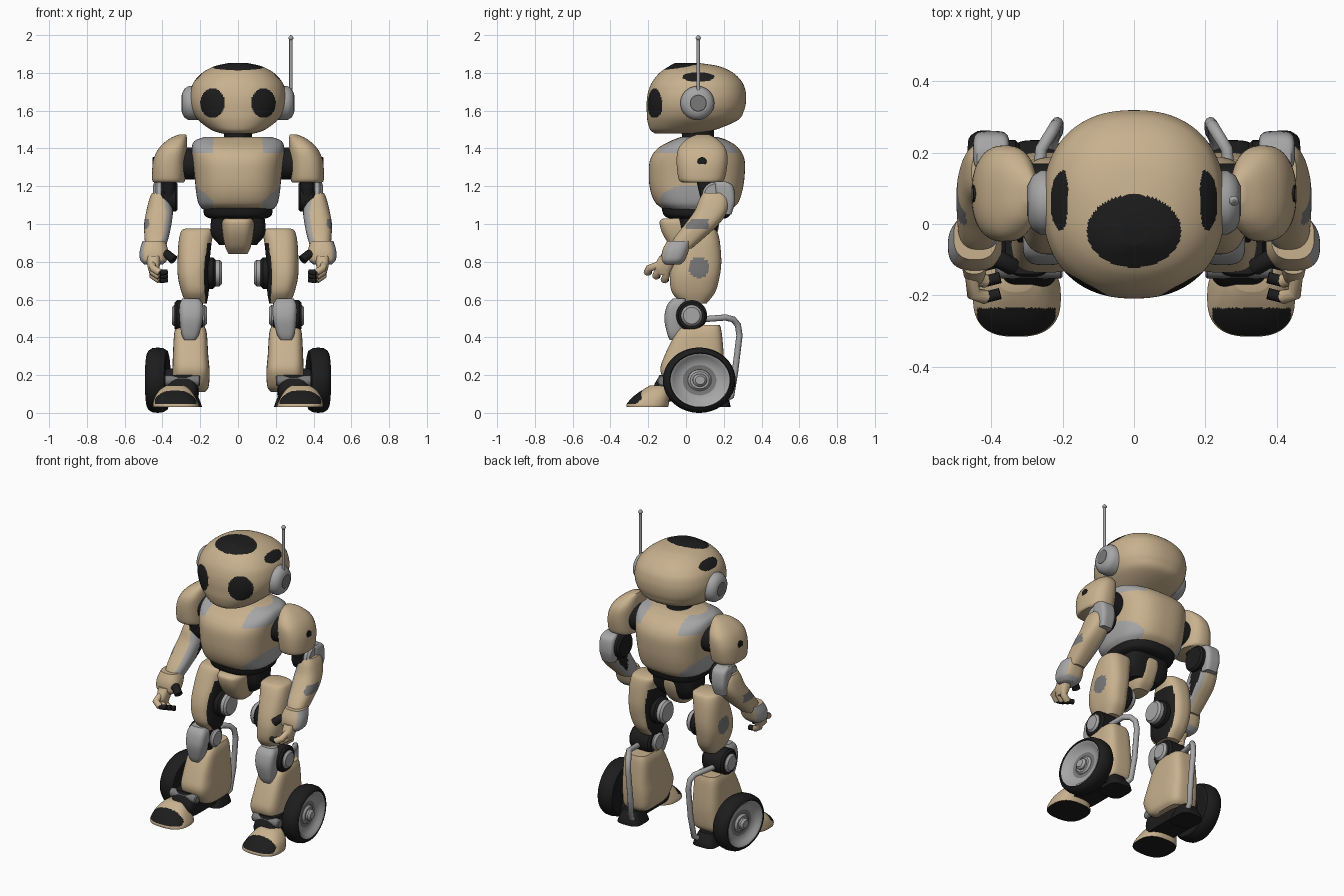
import bpy, bmesh, math
from mathutils import Matrix

def material(name, rgb):
    m = bpy.data.materials.new(name)
    m.diffuse_color = (*rgb, 1)
    return m

MATS = [material("tan_shell", (0.58, 0.44, 0.27)), material("black_rubber", (0.012, 0.012, 0.012)),
        material("light_grey_metal", (0.38, 0.38, 0.38)), material("mid_grey_metal", (0.19, 0.19, 0.19))]
TAN, BLACK, LIGHT, MID = range(4)

def finish(name, bm, mat, paint=None, s=1):
    bmesh.ops.recalc_face_normals(bm, faces=bm.faces)
    for f in bm.faces:
        f.material_index = mat
        if paint:
            c, n = f.calc_center_median(), f.normal
            r = paint(c.x * s, c.y, c.z, n.x * s, n.y, n.z)
            if r is not None:
                f.material_index = r
    me = bpy.data.meshes.new(name)
    bm.to_mesh(me)
    bm.free()
    for m in MATS:
        me.materials.append(m)
    ob = bpy.data.objects.new(name, me)
    bpy.context.collection.objects.link(ob)
    return ob

def loft(name, rings, mat=TAN, s=1, power=2.6, segs=48, sub=5, paint=None):
    """Skin through horizontal rounded sections (z, x0, x1, y0, y1)."""
    dense, k = [], len(rings)
    for i in range(k - 1):
        p = [rings[max(0, min(k - 1, i + d))] for d in (-1, 0, 1, 2)]
        for j in range(sub):
            t = j / sub
            dense.append([0.5 * (2*b + (c - a)*t + (2*a - 5*b + 4*c - d)*t*t + (3*b - a - 3*c + d)*t**3)
                          for a, b, c, d in zip(*p)])
    dense.append(rings[-1])
    bm = bmesh.new()
    loops = []
    def se(v):
        return math.copysign(abs(v) ** (2 / power), v)
    for z, x0, x1, y0, y1 in dense:
        loops.append([bm.verts.new((s * ((x0 + x1) / 2 + (x1 - x0) / 2 * se(math.cos(a))),
                                    (y0 + y1) / 2 + (y1 - y0) / 2 * se(math.sin(a)), z))
                      for a in (2 * math.pi * (i + 0.5) / segs for i in range(segs))])
    for a, b in zip(loops, loops[1:]):
        for i in range(segs):
            j = (i + 1) % segs
            bm.faces.new((a[i], a[j], b[j], b[i]))
    bm.faces.new(loops[0])
    bm.faces.new(loops[-1])
    return finish(name, bm, mat, paint, s)

def lathe(name, profile, y, z, mat, s=1, segs=40, paint=None):
    """Turn (x, radius) points around a sideways axis through y, z."""
    bm = bmesh.new()
    loops = [[bm.verts.new((s * x, y + r * math.cos(a), z + r * math.sin(a)))
              for a in (2 * math.pi * i / segs for i in range(segs))] for x, r in profile]
    for a, b in zip(loops, loops[1:]):
        for i in range(segs):
            j = (i + 1) % segs
            bm.faces.new((a[i], a[j], b[j], b[i]))
    bm.faces.new(loops[0])
    bm.faces.new(loops[-1])
    return finish(name, bm, mat, paint, s)

def disc(name, x0, x1, y, z, r, mat, s, bevel=0.012):
    return lathe(name, [(x0, r - bevel), (x0 + bevel, r), (x1 - bevel, r), (x1, r - bevel)], y, z, mat, s)

def tube(name, pts, r, mat, s=1):
    cu = bpy.data.curves.new(name, "CURVE")
    cu.dimensions = "3D"
    cu.bevel_depth, cu.bevel_resolution, cu.use_fill_caps = r, 3, True
    sp = cu.splines.new("POLY")
    sp.points.add(len(pts) - 1)
    for p, q in zip(sp.points, pts):
        p.co = (s * q[0], q[1], q[2], 1)
    cu.materials.append(MATS[mat])
    bpy.context.collection.objects.link(bpy.data.objects.new(name, cu))

def sym(rows):
    return [(z, -w, w, y0, y1) for z, w, y0, y1 in rows]

# Head with crown panel, eyes and side vents painted by face
def head_paint(x, y, z, nx, ny, nz):
    if nz > 0.3 and math.hypot(x / 0.132, (y + 0.02) / 0.102) < 1:
        return BLACK
    if y < 0 and math.hypot((abs(x) - 0.135) / 0.065, (z - 1.64) / 0.078) < 1:
        return BLACK
    if abs(x) > 0.13 and math.hypot((y - 0.065) / 0.085, (z - 1.778) / 0.026) < 1:
        return BLACK
loft("head", sym([(1.48, 0.09, -0.165, 0.08), (1.50, 0.145, -0.19, 0.16), (1.55, 0.21, -0.205, 0.275),
                  (1.60, 0.243, -0.208, 0.307), (1.65, 0.255, -0.208, 0.318), (1.70, 0.252, -0.2, 0.316),
                  (1.75, 0.235, -0.18, 0.298), (1.80, 0.19, -0.14, 0.25), (1.835, 0.125, -0.09, 0.175),
                  (1.852, 0.05, -0.06, 0.07)]), power=2.3, segs=200, sub=15, paint=head_paint)
loft("neck", sym([(1.40, 0.09, -0.03, 0.17), (1.45, 0.075, -0.02, 0.15), (1.52, 0.08, -0.03, 0.15)]), BLACK, power=2)

# Torso with grey corner panels
def torso_paint(x, y, z, nx, ny, nz):
    ax = abs(x)
    if (z > 1.375 and ax > 0.13) or (ax > 0.13 and z < 1.12 + (ax - 0.13) * 0.9):
        return LIGHT
loft("torso", sym([(1.08, 0.19, -0.12, 0.24), (1.11, 0.21, -0.16, 0.275), (1.17, 0.222, -0.187, 0.297),
                   (1.25, 0.23, -0.197, 0.31), (1.34, 0.24, -0.19, 0.31), (1.40, 0.245, -0.15, 0.28),
                   (1.44, 0.23, -0.08, 0.225), (1.46, 0.18, -0.03, 0.17)]), segs=128, sub=9, paint=torso_paint)
loft("waist_belt", sym([(1.03, 0.15, -0.09, 0.21), (1.05, 0.18, -0.12, 0.235), (1.12, 0.185, -0.135, 0.25)]), BLACK)
loft("hip_frame", sym([(0.89, 0.10, 0.01, 0.13), (0.95, 0.145, -0.02, 0.16), (1.04, 0.14, -0.04, 0.18)]), BLACK, power=4)
loft("pelvis_shell", sym([(0.84, 0.05, -0.03, 0.09), (0.88, 0.068, -0.08, 0.13), (0.95, 0.082, -0.125, 0.165),
                          (1.01, 0.085, -0.14, 0.175), (1.03, 0.07, -0.12, 0.16)]), power=3.2)

# Antenna on one side only
tube("antenna_rod", [(0.28, 0.065, 1.64), (0.28, 0.065, 1.98)], 0.009, LIGHT)
loft("antenna_tip", [(1.97, 0.275, 0.285, 0.06, 0.07), (1.985, 0.266, 0.294, 0.051, 0.079),
                     (2.0, 0.277, 0.283, 0.062, 0.068)], LIGHT, power=2, segs=16)

def thigh_paint(x, y, z, nx, ny, nz):
    if nx < -0.75 and z < 0.90:
        return BLACK
    if nx > 0.5 and math.hypot(y - 0.07, z - 0.77) < 0.055:
        return MID

def forearm_paint(x, y, z, nx, ny, nz):
    if nx < -0.35:
        return BLACK if nx < -0.8 and y > -0.3 * (1.3 - z) + 0.18 else LIGHT
    if nx > 0.5 and 0.0 < y < 0.12 and 0.97 < z < 1.03:
        return MID

def foot_paint(x, y, z, nx, ny, nz):
    if nz < -0.8 or (y < -0.235 and z > 0.047 and abs(x - 0.33) < 0.11):
        return BLACK

for side, s in (("left", 1), ("right", -1)):
    n = side + "_"
    # Ear
    lathe(n + "ear", [(0.20, 0.09), (0.262, 0.09), (0.285, 0.075), (0.297, 0.05)], 0.06, 1.64, LIGHT, s)
    disc(n + "ear_centre", 0.28, 0.30, 0.065, 1.64, 0.045, MID, s, 0.003)
    # Shoulder and arm
    disc(n + "shoulder_joint", 0.2, 0.3, 0.085, 1.32, 0.085, BLACK, s)
    loft(n + "shoulder_cap", [(1.22, 0.285, 0.445, -0.02, 0.185), (1.24, 0.28, 0.455, -0.04, 0.205),
         (1.33, 0.275, 0.45, -0.05, 0.22), (1.40, 0.27, 0.42, -0.04, 0.21), (1.45, 0.27, 0.365, 0.005, 0.165),
         (1.475, 0.275, 0.31, 0.06, 0.12)], s=s, power=2.4)
    disc(n + "shoulder_socket", 0.43, 0.452, 0.085, 1.33, 0.024, BLACK, s, 0.002)
    loft(n + "upper_arm", [(1.12, 0.33, 0.405, 0.08, 0.2), (1.25, 0.33, 0.405, 0.05, 0.17)], BLACK, s)
    disc(n + "elbow_joint", 0.32, 0.41, 0.155, 1.145, 0.08, BLACK, s)
    disc(n + "elbow_disc", 0.395, 0.44, 0.16, 1.15, 0.075, LIGHT, s)
    loft(n + "elbow_guard", [(1.05, 0.36, 0.44, 0.17, 0.24), (1.12, 0.35, 0.45, 0.16, 0.26),
         (1.2, 0.35, 0.45, 0.15, 0.25), (1.225, 0.36, 0.44, 0.15, 0.21)], LIGHT, s, power=4)
    loft(n + "forearm", [(1.165, 0.385, 0.455, 0.09, 0.2), (1.13, 0.36, 0.47, 0.07, 0.225),
         (1.07, 0.345, 0.485, 0.045, 0.22), (1.0, 0.352, 0.497, -0.005, 0.175),
         (0.93, 0.367, 0.495, -0.06, 0.10), (0.87, 0.385, 0.49, -0.09, 0.03)], s=s, segs=64, sub=8, paint=forearm_paint)
    loft(n + "wrist_cuff", [(0.785, 0.40, 0.495, -0.115, -0.03), (0.81, 0.375, 0.518, -0.13, -0.005),
         (0.86, 0.37, 0.52, -0.125, 0.015), (0.91, 0.385, 0.505, -0.1, 0.03)], s=s,
         paint=lambda x, y, z, nx, ny, nz: LIGHT if nx > 0.6 or nz < -0.5 else None)
    # Hand
    loft(n + "palm", [(0.73, 0.425, 0.465, -0.15, -0.09), (0.77, 0.415, 0.478, -0.17, -0.07),
         (0.83, 0.41, 0.485, -0.14, -0.04)], s=s)
    for i in range(3):
        y, z = -0.195 + 0.045 * i, 0.765 - 0.02 * i
        tube(f"{n}finger_{i + 1}", [(0.455, -0.13 + 0.015 * i, 0.79), (0.45, y, z), (0.415, y - 0.01, z - 0.022)], 0.02, TAN, s)
        tube(f"{n}fingertip_{i + 1}", [(0.415, y - 0.01, z - 0.022), (0.375, y, z - 0.02)], 0.016, BLACK, s)
    tube(n + "thumb", [(0.43, -0.08, 0.82), (0.375, -0.10, 0.84), (0.34, -0.12, 0.81)], 0.025, BLACK, s)
    # Thigh and knee
    loft(n + "thigh", [(0.58, 0.165, 0.275, -0.025, 0.11), (0.64, 0.155, 0.30, -0.075, 0.155),
         (0.72, 0.155, 0.318, -0.085, 0.178), (0.80, 0.15, 0.32, -0.07, 0.187), (0.90, 0.14, 0.315, -0.03, 0.18),
         (0.96, 0.13, 0.302, 0.0, 0.165), (0.975, 0.15, 0.28, 0.02, 0.14)], s=s, segs=80, sub=9, paint=thigh_paint)
    disc(n + "thigh_motor", 0.12, 0.17, 0.06, 0.74, 0.083, BLACK, s)
    disc(n + "thigh_motor_cap", 0.086, 0.135, 0.06, 0.74, 0.07, LIGHT, s)
    disc(n + "knee_joint", 0.185, 0.335, 0.03, 0.515, 0.082, BLACK, s)
    disc(n + "knee_pin", 0.165, 0.35, 0.03, 0.515, 0.056, LIGHT, s)
    loft(n + "kneecap", [(0.385, 0.225, 0.285, -0.085, -0.03), (0.42, 0.205, 0.30, -0.10, -0.02),
         (0.50, 0.185, 0.31, -0.115, 0.0), (0.57, 0.185, 0.31, -0.10, 0.0), (0.605, 0.205, 0.295, -0.07, 0.0)],
         LIGHT, s, power=3.2)
    # Shin and rear roll bar
    loft(n + "shin", [(0.11, 0.175, 0.33, -0.04, 0.17), (0.14, 0.155, 0.345, -0.09, 0.19),
         (0.22, 0.15, 0.347, -0.135, 0.2), (0.30, 0.157, 0.345, -0.115, 0.2), (0.42, 0.165, 0.338, -0.055, 0.19),
         (0.465, 0.18, 0.325, -0.01, 0.18)], s=s, power=4)
    tube(n + "roll_bar", [(0.27, 0.08, 0.495), (0.26, 0.21, 0.505), (0.235, 0.25, 0.495), (0.22, 0.275, 0.465),
         (0.215, 0.283, 0.41), (0.215, 0.26, 0.22), (0.225, 0.24, 0.09), (0.24, 0.19, 0.06)], 0.017, LIGHT, s)
    # Ankle and foot
    loft(n + "ankle", [(0.06, 0.22, 0.38, -0.17, 0.16), (0.13, 0.21, 0.38, -0.175, 0.14),
         (0.2, 0.23, 0.36, -0.14, 0.1)], BLACK, s, power=5)
    disc(n + "ankle_pin", 0.2, 0.39, -0.125, 0.17, 0.028, MID, s, 0.006)
    loft(n + "foot", [(0.03, 0.205, 0.45, -0.315, -0.095), (0.05, 0.21, 0.45, -0.312, -0.09),
         (0.09, 0.23, 0.437, -0.275, -0.085), (0.125, 0.255, 0.41, -0.225, -0.09),
         (0.145, 0.28, 0.38, -0.19, -0.10)], s=s, segs=96, sub=10, paint=foot_paint)
    loft(n + "heel", [(0.03, 0.19, 0.35, 0.07, 0.235), (0.06, 0.2, 0.34, 0.08, 0.23),
         (0.11, 0.22, 0.32, 0.1, 0.2)], BLACK, s, power=3.5)
    # Wheel, turned slightly so its front points outwards
    disc(n + "axle", 0.28, 0.42, 0.07, 0.175, 0.06, BLACK, s)
    turn = (Matrix.Translation((0.425 * s, 0.07, 0.173)) @ Matrix.Rotation(0.09 * s, 4, "Z")
            @ Matrix.Diagonal((1, 1.05, 0.94, 1)) @ Matrix.Translation((-0.43 * s, 0, 0)))
    for ob in (lathe(n + "tyre", [(0.385, 0.12), (0.375, 0.15), (0.38, 0.167), (0.40, 0.18), (0.43, 0.184), (0.46, 0.18),
                     (0.478, 0.167), (0.484, 0.155), (0.478, 0.147), (0.44, 0.135)], 0, 0, BLACK, s, 64),
               lathe(n + "wheel_rim", [(0.44, 0.148), (0.48, 0.15), (0.474, 0.136), (0.46, 0.125), (0.45, 0.085)],
                     0, 0, LIGHT, s, 64, lambda x, y, z, nx, ny, nz: MID if math.hypot(y, z) < 0.09 else None),
               disc(n + "wheel_hub", 0.44, 0.462, 0, 0, 0.06, LIGHT, s),
               disc(n + "wheel_nut", 0.45, 0.485, 0, 0, 0.036, LIGHT, s)):
        ob.matrix_world = turn

# Smooth shading with sharp edges kept
for ob in bpy.context.scene.objects:
    ob.select_set(ob.type == "MESH")
    if ob.type == "MESH":
        bpy.context.view_layer.objects.active = ob
bpy.ops.object.shade_smooth_by_angle(angle=math.radians(40))
